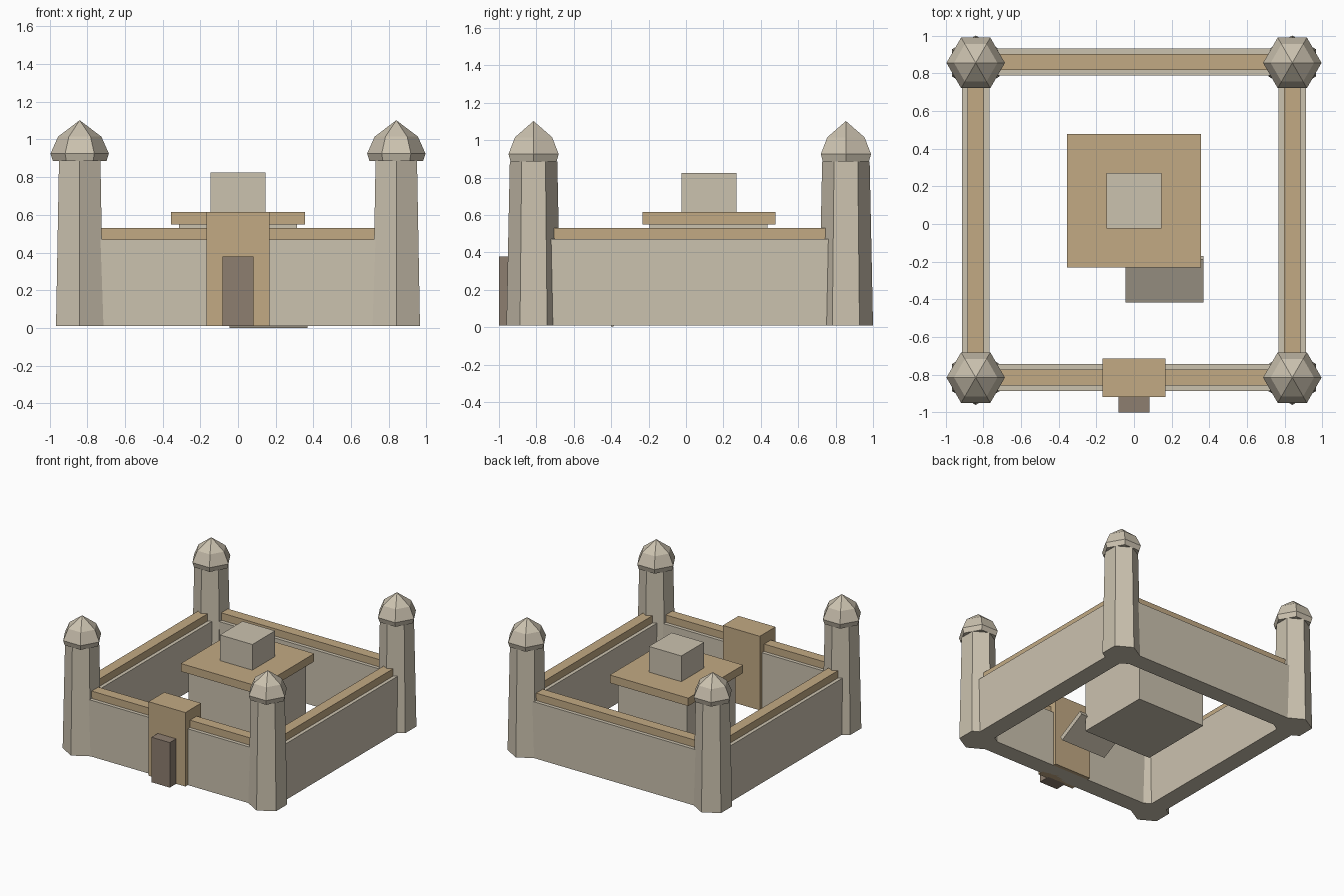
import bpy, bmesh
from math import sin, cos, pi
from mathutils import Matrix

cube = bpy.data.objects.get("Cube")
if cube:
    bpy.data.objects.remove(cube, do_unlink=True)


def material(name, colour):
    mat = bpy.data.materials.new(name)
    mat.use_nodes = True
    mat.diffuse_color = (*colour, 1)
    mat.node_tree.nodes["Principled BSDF"].inputs["Base Color"].default_value = (*colour, 1)
    return mat


STONE = material("pale stone", (0.60, 0.54, 0.43))
CLAY = material("tan clay", (0.54, 0.40, 0.23))
WOOD = material("dark door brown", (0.27, 0.21, 0.16))


def finish(name, bm, mat):
    bmesh.ops.recalc_face_normals(bm, faces=bm.faces)
    mesh = bpy.data.meshes.new(name)
    bm.to_mesh(mesh)
    bm.free()
    mesh.materials.append(mat)
    obj = bpy.data.objects.new(name, mesh)
    bpy.context.collection.objects.link(obj)
    return obj


def box(name, mat, x, y, z):
    """Box from (min, max) ranges on each axis."""
    bm = bmesh.new()
    bmesh.ops.create_cube(bm, size=1)
    for v in bm.verts:
        v.co = [r[0] if c < 0 else r[1] for c, r in zip(v.co, (x, y, z))]
    return finish(name, bm, mat)


def hexagonal(name, mat, centre, profile, turn, apex=None):
    """Six-sided solid through (radius, height) rings, closed flat or with a point."""
    bm = bmesh.new()
    rings = [[bm.verts.new((centre[0] + r * cos(i * pi / 3 + turn),
                            centre[1] + r * sin(i * pi / 3 + turn), z))
              for i in range(6)] for r, z in profile]
    bm.faces.new(rings[0])
    for low, high in zip(rings, rings[1:]):
        for i in range(6):
            j = (i + 1) % 6
            bm.faces.new((low[i], low[j], high[j], high[i]))
    if apex:
        tip = bm.verts.new((*centre, apex))
        for i in range(6):
            bm.faces.new((rings[-1][i], rings[-1][(i + 1) % 6], tip))
    else:
        bm.faces.new(rings[-1])
    return finish(name, bm, mat)


BASE = 0.01
SIDE, FRONT, BACK = 0.84, -0.815, 0.855
WALL, TRIM = 0.072, 0.043          # half thicknesses
WALL_Z, TRIM_Z = (BASE, 0.47), (0.47, 0.53)

# Corner towers with faceted domes
for y, end in ((FRONT, "front"), (BACK, "back")):
    for x, side in ((SIDE, "left"), (-SIDE, "right")):
        label = f"{end}_{side}"
        hexagonal(f"tower_{label}", STONE, (x, y), [(0.145, BASE), (0.127, 0.885)], pi / 2)
        hexagonal(f"tower_dome_{label}", STONE, (x, y),
                  [(0.142, 0.885), (0.155, 0.925), (0.115, 1.015)], 0, apex=1.102)

# Walls and the narrower copings on top of them
for part, mat, half, z in (("wall", STONE, WALL, WALL_Z), ("coping", CLAY, TRIM, TRIM_Z)):
    for y, end in ((FRONT, "front"), (BACK + 0.005, "back")):
        box(f"{end}_{part}", mat, (-SIDE, SIDE), (y - half, y + half), z)
    for x, side in ((SIDE, "left"), (-SIDE, "right")):
        box(f"{side}_{part}", mat, (x - half, x + half), (FRONT, BACK), z)

# Gatehouse and door
box("gatehouse", CLAY, (-0.167, 0.167), (-0.918, -0.715), (BASE, 0.615))
box("gate_door", WOOD, (-0.083, 0.083), (-1.0, -0.9), (BASE, 0.378))

# Central house with flat roof and roof room
box("house", STONE, (-0.313, 0.313), (-0.195, 0.435), (BASE, 0.55))
box("house_roof", CLAY, (-0.355, 0.355), (-0.232, 0.478), (0.55, 0.615))
box("roof_room", STONE, (-0.147, 0.147), (-0.024, 0.27), (0.615, 0.825))

# Sloping entrance ramp leaning on the house
ramp = box("ramp", STONE, (-0.207, 0.207), (-0.13, 0.13), (-0.02, 0.02))
ramp.data.transform(Matrix.Translation((0.163, -0.293, 0.08)) @ Matrix.Rotation(0.5, 4, "X"))
